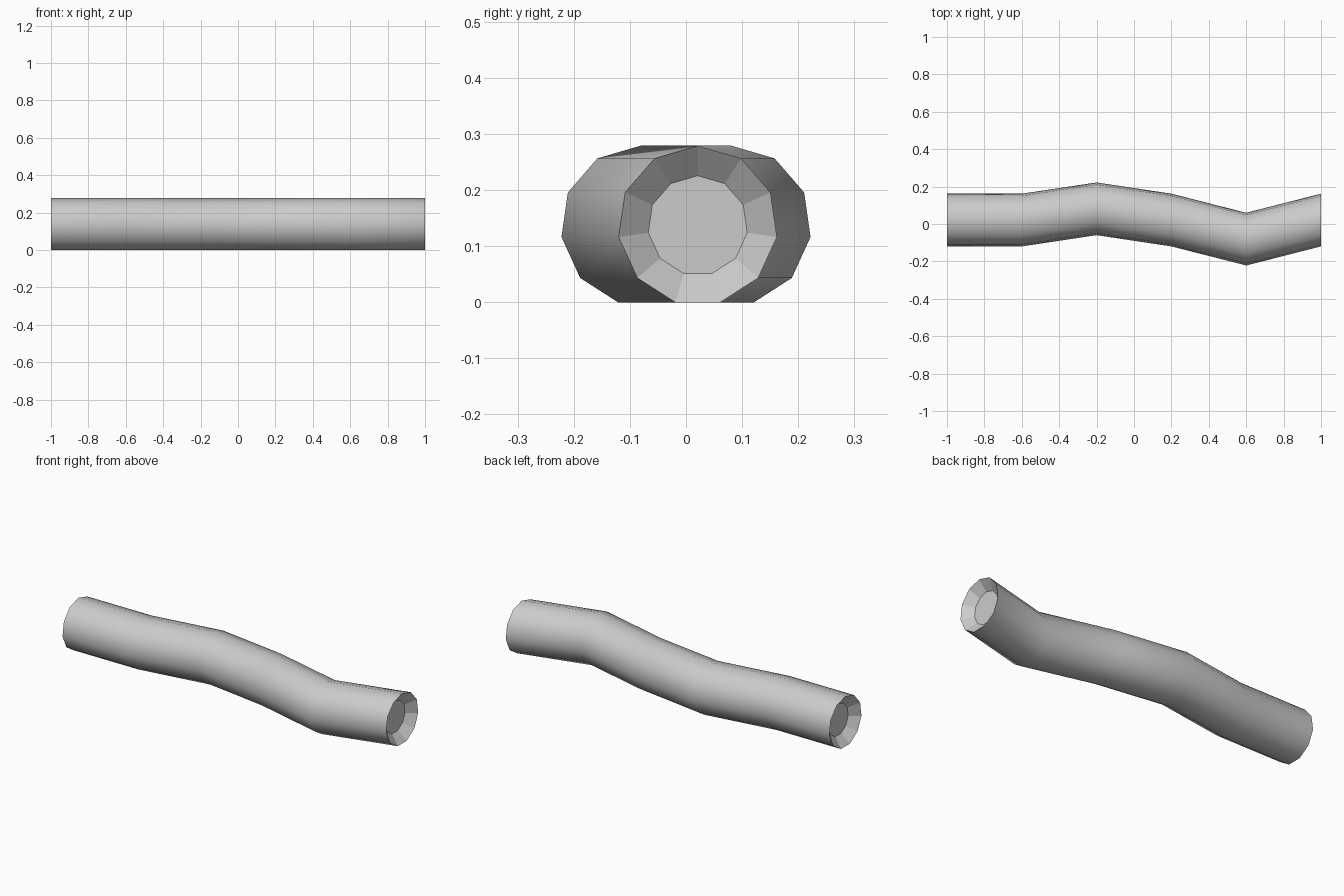
import bpy, bmesh
from math import sin, cos, tau

if "Cube" in bpy.data.objects:
    bpy.data.objects.remove(bpy.data.objects["Cube"])

SIDES = 11
RADIUS, INNER = 0.1424, 0.089
DEPTH = 0.045          # how far the end caps sit inside the rim
CENTRE_Z = 0.1366
END_Y = 0.021

grey = bpy.data.materials.new("plain_grey")
grey.use_nodes = True
grey.diffuse_color = (0.6, 0.6, 0.6, 1)
grey.node_tree.nodes["Principled BSDF"].inputs["Base Color"].default_value = (0.6, 0.6, 0.6, 1)

# Centre line of the bent tube (x, y); every section stays square to x
path = [(-1, END_Y), (-0.6, END_Y), (-0.2, 0.081), (0.2, END_Y), (0.6, -0.081), (1, END_Y)]

bm = bmesh.new()


def ring(x, y, radius):
    """One polygonal section with a corner at the top."""
    angles = [tau * i / SIDES for i in range(SIDES)]
    return [bm.verts.new((x, y + radius * sin(a), CENTRE_Z + radius * cos(a))) for a in angles]


def bridge(a, b, smooth):
    for i in range(SIDES):
        j = (i + 1) % SIDES
        bm.faces.new((a[i], a[j], b[j], b[i])).smooth = smooth


# Outer wall, smooth
rings = [ring(x, y, RADIUS) for x, y in path]
for a, b in zip(rings, rings[1:]):
    bridge(a, b, True)

# Funnel-shaped recess with a flat cap at both ends
for rim, x in ((rings[0], -1 + DEPTH), (rings[-1], 1 - DEPTH)):
    inner = ring(x, END_Y, INNER)
    bridge(rim, inner, False)
    bm.faces.new(inner)

bmesh.ops.recalc_face_normals(bm, faces=bm.faces)
for edge in bm.edges:
    edge.smooth = all(face.smooth for face in edge.link_faces)

mesh = bpy.data.meshes.new("bent_tube")
bm.to_mesh(mesh)
bm.free()
mesh.materials.append(grey)
tube = bpy.data.objects.new("bent_tube", mesh)
bpy.context.collection.objects.link(tube)
